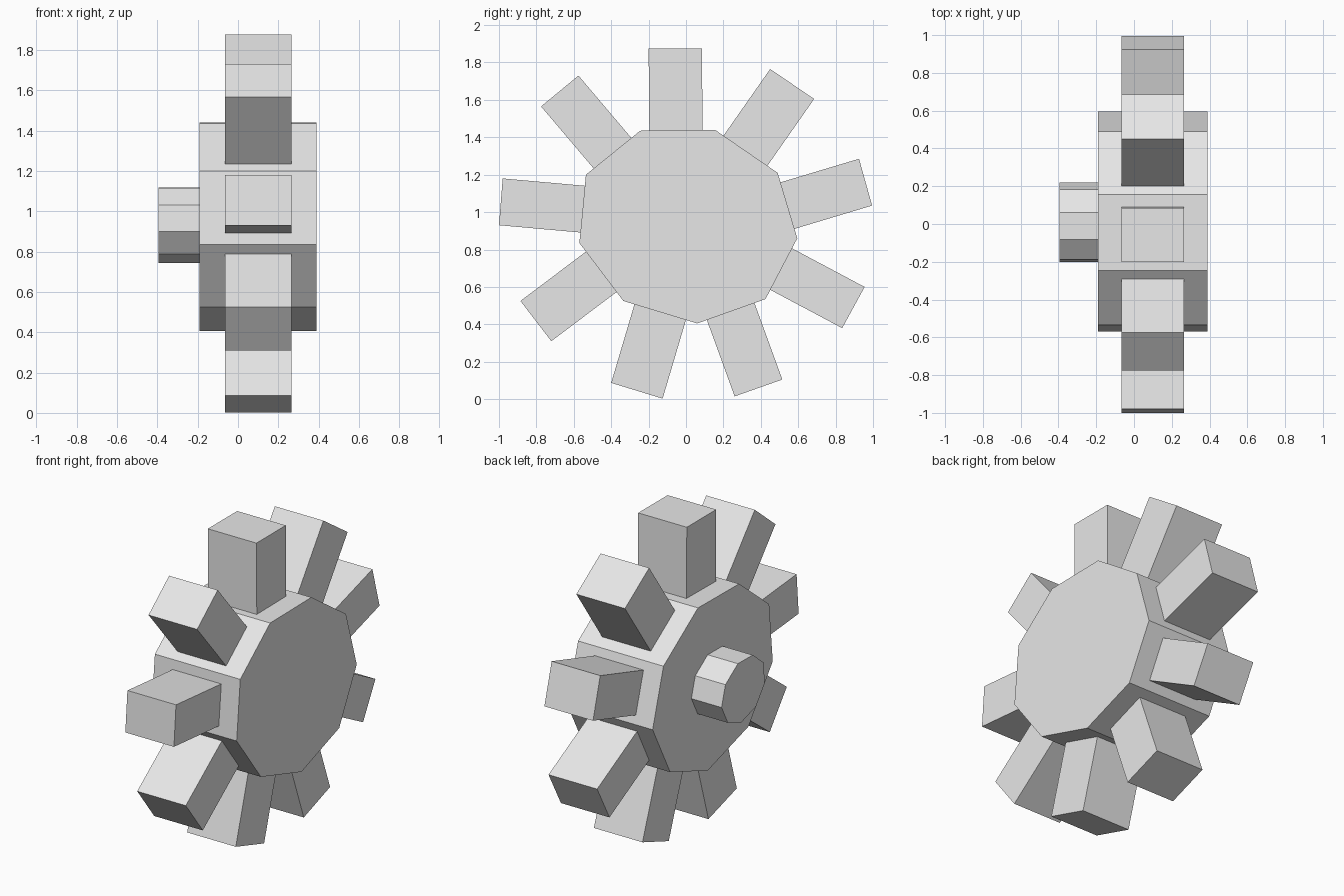
import bpy
import bmesh
from math import cos, sin, radians
from mathutils import Vector

default_cube = bpy.data.objects.get("Cube")
if default_cube:
    bpy.data.objects.remove(default_cube, do_unlink=True)

# Single plain grey for the whole gear
grey = bpy.data.materials.new("light_grey")
grey.use_nodes = True
colour = (0.8, 0.8, 0.8, 1.0)
grey.diffuse_color = colour
grey.node_tree.nodes["Principled BSDF"].inputs["Base Color"].default_value = colour


def prism(name, profile, x_min, x_max):
    """Extrude a (y, z) outline along x into a closed solid."""
    bm = bmesh.new()
    base = bm.faces.new([bm.verts.new((x_min, y, z)) for y, z in profile])
    result = bmesh.ops.extrude_face_region(bm, geom=[base], use_keep_orig=True)
    moved = [v for v in result["geom"] if isinstance(v, bmesh.types.BMVert)]
    bmesh.ops.translate(bm, verts=moved, vec=(x_max - x_min, 0, 0))
    bmesh.ops.recalc_face_normals(bm, faces=bm.faces[:])
    mesh = bpy.data.meshes.new(name)
    bm.to_mesh(mesh)
    bm.free()
    mesh.materials.append(grey)
    part = bpy.data.objects.new(name, mesh)
    bpy.context.collection.objects.link(part)
    return part


# Nine-sided gear body
outline = [Vector(p) for p in (
    (-0.245, 1.435), (0.155, 1.44), (0.49, 1.21), (0.595, 0.86), (0.425, 0.535),
    (0.06, 0.405), (-0.335, 0.525), (-0.57, 0.835), (-0.535, 1.2))]
prism("gear_body", outline, -0.19, 0.39)

# Axle stub: the same outline, shrunk, on the right side
axle_offset = Vector((0.005, 0.598))
prism("axle_stub", [p * 0.36 + axle_offset for p in outline], -0.395, -0.18)

# Teeth: two tip corners and the outward angle of the sides
teeth = [
    ((-0.2, 1.875), (0.085, 1.875), 90.5),
    ((0.45, 1.765), (0.685, 1.605), 55),
    ((0.925, 1.285), (0.995, 1.035), 16.7),
    ((0.955, 0.6), (0.835, 0.38), -28),
    ((0.515, 0.105), (0.26, 0.015), -70),
    ((-0.125, 0.003), (-0.4, 0.087), -106.5),
    ((-0.72, 0.31), (-0.885, 0.525), -143),
    ((-1.0, 0.93), (-0.98, 1.18), 174.9),
    ((-0.775, 1.565), (-0.575, 1.73), 130.3),
]
tooth_length = 0.6
for number, (tip_a, tip_b, angle) in enumerate(teeth, 1):
    a, b = Vector(tip_a), Vector(tip_b)
    inward = Vector((cos(radians(angle)), sin(radians(angle)))) * -tooth_length
    prism(f"tooth_{number}", [a, b, b + inward, a + inward], -0.065, 0.265)
